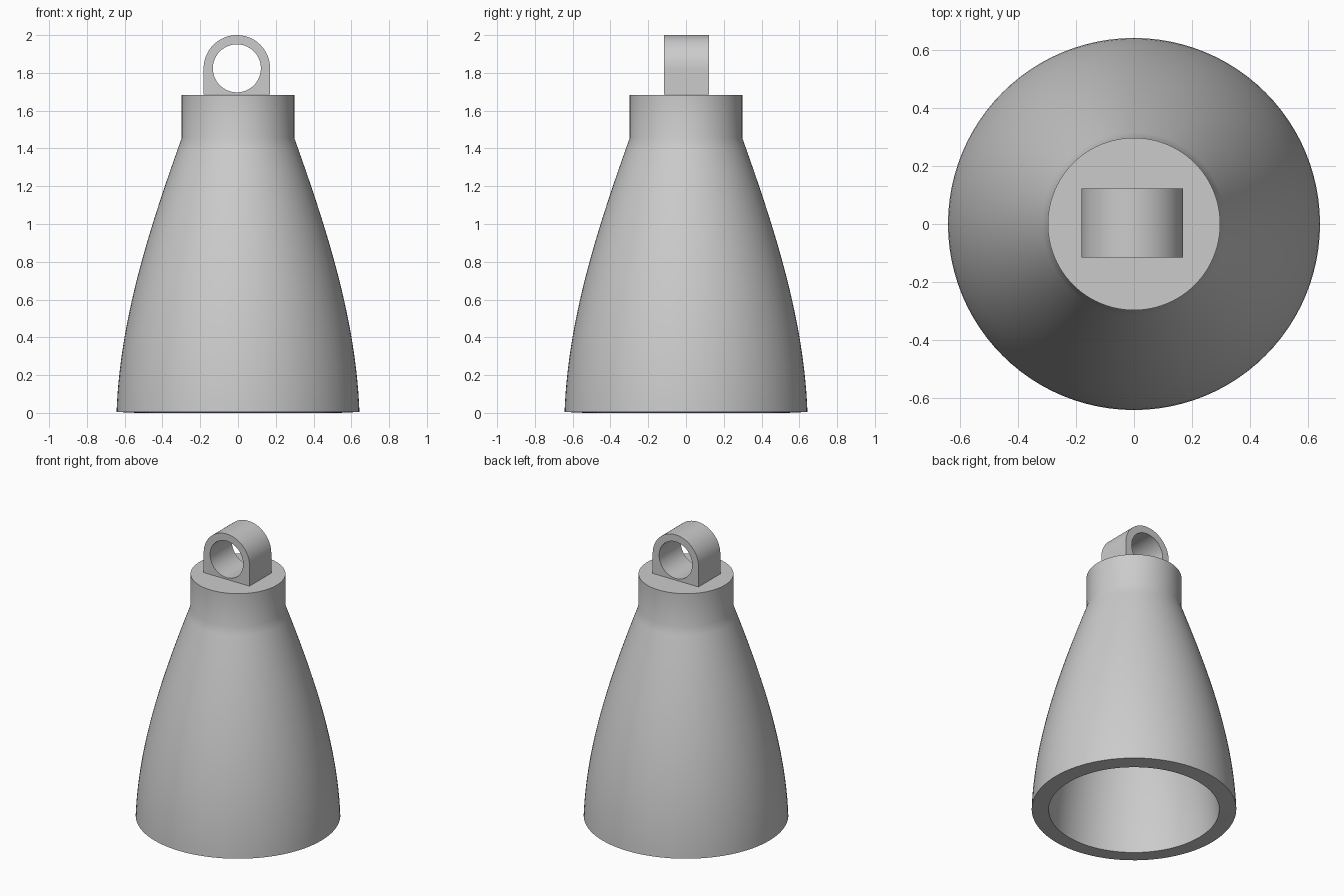
import bpy
import bmesh
from math import sin, cos, pi, atan2, radians
from mathutils import Vector, Matrix
from mathutils.geometry import interpolate_bezier

old = bpy.data.objects.get("Cube")
if old:
    bpy.data.objects.remove(old, do_unlink=True)

grey = bpy.data.materials.new("plain grey")
grey.use_nodes = True
colour = (0.6, 0.6, 0.6, 1)
grey.diffuse_color = colour
grey.node_tree.nodes["Principled BSDF"].inputs["Base Color"].default_value = colour


def finish(name, bm):
    """Turn a bmesh into a smooth-shaded object with sharp edges kept."""
    bmesh.ops.remove_doubles(bm, verts=bm.verts, dist=1e-5)
    bmesh.ops.recalc_face_normals(bm, faces=bm.faces)
    mesh = bpy.data.meshes.new(name)
    bm.to_mesh(mesh)
    bm.free()
    mesh.materials.append(grey)
    obj = bpy.data.objects.new(name, mesh)
    bpy.context.collection.objects.link(obj)
    bpy.ops.object.select_all(action='DESELECT')
    obj.select_set(True)
    bpy.context.view_layer.objects.active = obj
    bpy.ops.object.shade_smooth_by_angle(angle=radians(30))
    return obj


# Hollow bell with a solid neck: flared curve outside, offset curve inside
WALL, NECK_R, NECK_TOP = 0.107, 0.298, 1.687
outer = interpolate_bezier(Vector((0.643, 0.01)), Vector((0.625, 0.5)),
                           Vector((0.47, 0.98)), Vector((NECK_R, 1.46)), 28)
outer = [Vector((p[0], p[1])) for p in outer]
inner = []
for i, p in enumerate(outer):
    t = (outer[min(i + 1, len(outer) - 1)] - outer[max(i - 1, 0)]).normalized()
    inner.append(p + Vector((-t.y, t.x)) * WALL)

ceiling = Vector((0, inner[-1].y))
profile = [ceiling] + inner[::-1] + outer + [Vector((NECK_R, NECK_TOP)), Vector((0, NECK_TOP))]
bm = bmesh.new()
verts = [bm.verts.new((p.x, 0, p.y)) for p in profile]
edges = [bm.edges.new(pair) for pair in zip(verts, verts[1:])]
bmesh.ops.spin(bm, geom=verts + edges, cent=(0, 0, 0), axis=(0, 0, 1),
               angle=2 * pi, steps=96)
bell = finish("bell_body", bm)
low = min(v.co.z for v in bell.data.vertices)
bell.data.transform(Matrix.Translation((0, 0, -low)))

# Hanging lug: round-topped block with a hole along y
CX, CY, CZ = -0.006, 0.003, 1.824
R, HOLE, DEPTH = 0.176, 0.127, 0.119
DROP = CZ - NECK_TOP + 0.002


def lug_edge(a):
    """Reach of the lug outline in direction a from the hole centre."""
    if sin(a) >= 0:
        return R
    return min(R / max(abs(cos(a)), 1e-6), DROP / -sin(a))


corner = atan2(DROP, R)
angles = sorted([2 * pi * i / 72 for i in range(72)] + [pi + corner, 2 * pi - corner])
bm = bmesh.new()
columns = []
for a in angles:
    column = []
    for radius, y in ((HOLE, -DEPTH), (lug_edge(a), -DEPTH), (lug_edge(a), DEPTH), (HOLE, DEPTH)):
        column.append(bm.verts.new((CX + radius * cos(a), CY + y, CZ + radius * sin(a))))
    columns.append(column)
for a, b in zip(columns, columns[1:] + columns[:1]):
    for i in range(4):
        j = (i + 1) % 4
        bm.faces.new((a[i], a[j], b[j], b[i]))
finish("hanging_lug", bm)
